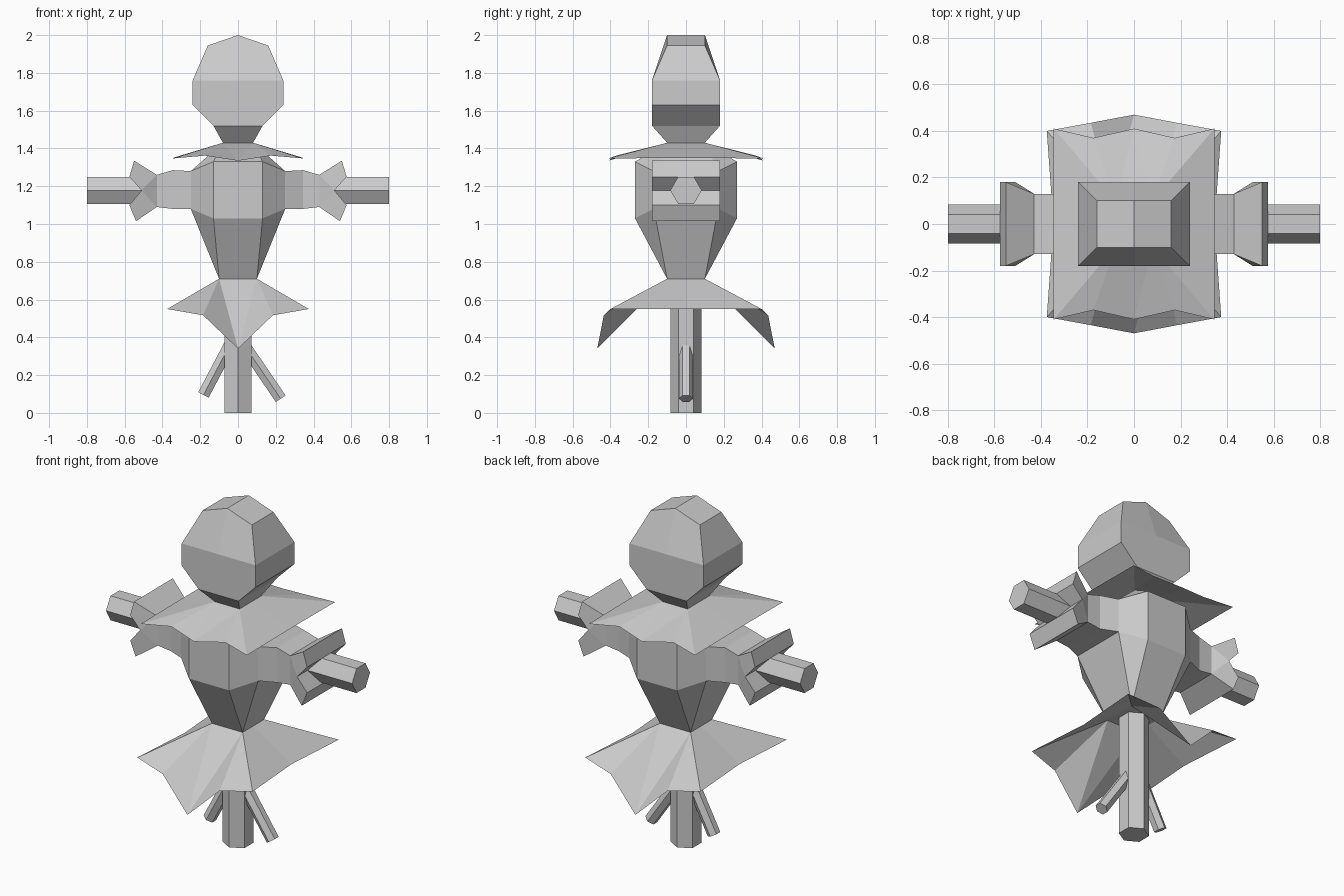
import bpy, bmesh
from mathutils import Vector

cube = bpy.data.objects.get("Cube")
if cube:
    bpy.data.objects.remove(cube)

grey = bpy.data.materials.new("plain_grey")
grey.use_nodes = True
colour = (0.6, 0.6, 0.6, 1)
grey.diffuse_color = colour
grey.node_tree.nodes["Principled BSDF"].inputs["Base Color"].default_value = colour


def finish(name, bm):
    mesh = bpy.data.meshes.new(name)
    bm.to_mesh(mesh)
    bm.free()
    mesh.materials.append(grey)
    obj = bpy.data.objects.new(name, mesh)
    bpy.context.collection.objects.link(obj)
    return obj


def mid(p):
    """Same point moved onto the front centre line."""
    return (0, p[1], p[2])


def side(p):
    """Same point moved onto the side centre line."""
    return (p[0], 0, p[2])


def front_quad(a, b):
    return [mid(a), a, b, mid(b)]


def side_quad(a, b):
    return [a, side(a), side(b), b]


def quartered(name, faces, sheet=False):
    """Repeat one quarter's faces in all four quadrants and weld them."""
    bm = bmesh.new()
    for sx in (1, -1):
        for sy in (1, -1):
            for face in faces:
                bm.faces.new([bm.verts.new((x * sx, y * sy, z)) for x, y, z in face])
    bmesh.ops.remove_doubles(bm, verts=bm.verts, dist=0.0005)
    if sheet:
        bm.normal_update()
        for f in bm.faces:
            if f.normal.z < 0:
                f.normal_flip()
    else:
        bmesh.ops.recalc_face_normals(bm, faces=bm.faces)
    return finish(name, bm)


def hex_stick(name, start, end, radius):
    """Six-sided stick with two of its corners pointing along y."""
    start, end = Vector(start), Vector(end)
    axis = (end - start).normalized()
    bm = bmesh.new()
    bmesh.ops.create_cone(bm, cap_ends=True, segments=6, radius1=radius,
                          radius2=radius, depth=(end - start).length)
    # Blender's cone puts its first corner on y, so swing only in the xz plane
    y = Vector((0, 1, 0))
    x = y.cross(axis)
    for v in bm.verts:
        v.co = (start + end) / 2 + x * v.co.x + y * v.co.y + axis * v.co.z
    return finish(name, bm)


# Head: stacked rings with a ridge along the top
top, crown = (0, -0.1, 2.0), (0.16, -0.1, 1.945)
rings = [crown, (0.24, -0.18, 1.76), (0.24, -0.18, 1.63),
         (0.13, -0.18, 1.52), (0.08, -0.1, 1.43)]
faces = [[top, crown, side(crown), (0, 0, 2.0)],
         [top, crown, rings[1], mid(rings[1])]]
for i, (a, b) in enumerate(zip(rings, rings[1:])):
    faces.append(side_quad(a, b))
    if i:
        faces.append(front_quad(a, b))
neck = rings[-1]
faces.append([neck, side(neck), (0, 0, neck[2]), mid(neck)])
quartered("head", faces)

# Torso and sleeves
waist = (0.1, -0.1, 0.71)
belly, chest = (0.13, -0.27, 1.03), (0.13, -0.27, 1.33)
armpit, shoulder = (0.25, -0.17, 1.08), (0.25, -0.17, 1.28)
faces = [front_quad(waist, belly), front_quad(belly, chest), front_quad(chest, neck),
         [waist, armpit, belly], [belly, armpit, shoulder, chest],
         [chest, shoulder, neck], side_quad(waist, armpit), side_quad(shoulder, neck),
         [waist, side(waist), (0, 0, waist[2]), mid(waist)]]
stations = [(armpit, shoulder),
            ((0.345, -0.13, 1.08), (0.345, -0.13, 1.285)),
            ((0.43, -0.13, 1.09), (0.43, -0.13, 1.26))]
for (a, b), (c, d) in zip(stations, stations[1:]):
    faces += [[a, c, d, b], side_quad(a, c), side_quad(b, d)]
# Flared cuff with a notched end
low, high = stations[-1]
cuff = [(0.55, -0.18, 1.335), (0.575, -0.18, 1.25), (0.51, -0.18, 1.178),
        (0.575, -0.18, 1.10), (0.54, -0.18, 1.015)]
notch = cuff[2]
faces += [[high, cuff[0], cuff[1], notch], [low, high, notch],
          [low, notch, cuff[3], cuff[4]],
          side_quad(high, cuff[0]), side_quad(low, cuff[4])]
faces += [side_quad(a, b) for a, b in zip(cuff, cuff[1:])]
quartered("torso_and_sleeves", faces)


def apron(name, inner, corner, between, centre, flank):
    """Ragged cloth sheet spreading from a small square to pointed corners."""
    quartered(name, [[inner, corner, between], [inner, between, centre],
                     [inner, centre, mid(inner)],
                     [inner, corner, flank, side(inner)]], sheet=True)


# Collar and skirt cloths
apron("collar", neck, (0.345, -0.41, 1.347), (0.175, -0.37, 1.362),
      (0, -0.41, 1.335), (0.345, 0, 1.35))
apron("skirt", waist, (0.375, -0.40, 0.55), (0.185, -0.435, 0.517),
      (0, -0.47, 0.34), (0.346, 0, 0.55))

# Wooden frame
hex_stick("post", (0, 0, 0), (0, 0, 0.72), 0.082)
hex_stick("crossbar", (-0.8, 0, 1.178), (0.8, 0, 1.178), 0.083)
hex_stick("right_twig", (0, 0, 0.443), (-0.183, 0, 0.095), 0.036)
hex_stick("left_twig", (0, 0, 0.407), (0.226, 0, 0.075), 0.036)
